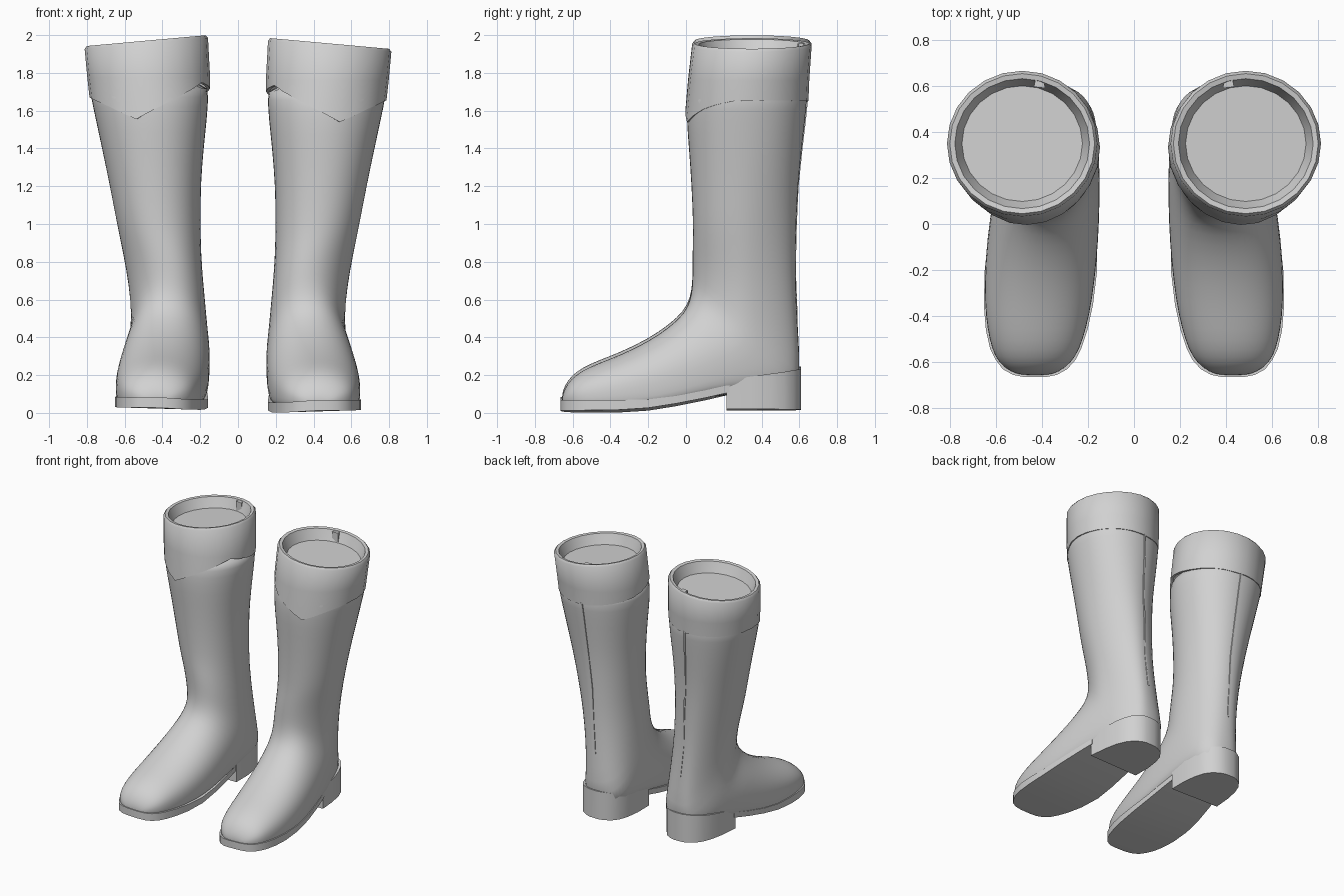
import bpy, bmesh, math

if "Cube" in bpy.data.objects:
    bpy.data.objects.remove(bpy.data.objects["Cube"])

N = 24
leather = bpy.data.materials.new("grey leather")
leather.diffuse_color = (0.64, 0.64, 0.64, 1)
leather.use_nodes = True
leather.node_tree.nodes["Principled BSDF"].inputs["Base Color"].default_value = leather.diffuse_color


def lerp(keys, t):
    """Piecewise linear lookup in a list of (t, value)."""
    if t <= keys[0][0]:
        return keys[0][1]
    for (a, va), (b, vb) in zip(keys, keys[1:]):
        if t <= b:
            return va + (vb - va) * (t - a) / (b - a)
    return keys[-1][1]


def loft(name, rings, side, angle=40, caps=(True, True), smooth_level=0):
    """Skin a list of closed rings; side=-1 mirrors to the other boot."""
    bm = bmesh.new()
    lift = 0.015 if side < 0 else 0
    vs = [[bm.verts.new((side * x, y, z + lift)) for x, y, z in r] for r in rings]
    n = len(rings[0])
    for a, b in zip(vs, vs[1:]):
        for i in range(n):
            j = (i + 1) % n
            bm.faces.new((a[i], a[j], b[j], b[i]))
    if caps[0]:
        bm.faces.new(vs[0])
    if caps[1]:
        bm.faces.new(vs[-1])
    bmesh.ops.recalc_face_normals(bm, faces=bm.faces[:])
    me = bpy.data.meshes.new(name)
    bm.to_mesh(me)
    bm.free()
    me.materials.append(leather)
    ob = bpy.data.objects.new(name, me)
    bpy.context.collection.objects.link(ob)
    bpy.ops.object.select_all(action='DESELECT')
    ob.select_set(True)
    bpy.context.view_layer.objects.active = ob
    bpy.ops.object.shade_smooth_by_angle(angle=math.radians(angle))
    if smooth_level:
        m = ob.modifiers.new("smooth", 'SUBSURF')
        m.levels = m.render_levels = smooth_level
    return ob


def oval(yt, zt, yb, zb, x0, x1, f=0.5, nt=2.1, nb=2.1, pinch=0.0):
    """Ring from a front/top to a back/bottom point; pinch narrows the outer back."""
    cy, cz, cx, hw = yb + f * (yt - yb), zb + f * (zt - zb), (x0 + x1) / 2, (x1 - x0) / 2
    out = []
    for i in range(N):
        t = 2 * math.pi * i / N
        c, s = math.cos(t), math.sin(t)
        n = nt if c > 0 else nb
        a, b = abs(c) ** (2 / n), math.copysign(abs(s) ** (2 / n), s)
        ey, ez = (yt, zt) if c > 0 else (yb, zb)
        x = cx + b * hw
        if s > 0 and c < 0:
            x -= pinch * a * b * abs(yb - cy)
        out.append((x, cy + a * (ey - cy), cz + a * (ez - cz)))
    return out


# foot sections turning at the ankle
FOOT = [
    (-.655, .085, -.658, .05, .375, .485, .4, 2, 3),
    (-.645, .125, -.64, .04, .325, .535, .38, 2, 4),
    (-.61, .18, -.60, .035, .272, .588, .36, 2, 5),
    (-.55, .226, -.54, .032, .235, .618, .34, 2.05, 6),
    (-.46, .266, -.45, .03, .207, .638, .33, 2.1, 6),
    (-.35, .307, -.34, .03, .182, .65, .33, 2.1, 6),
    (-.2, .38, -.14, .035, .160, .648, .35, 2.1, 6),
    (-.09, .455, .06, .07, .150, .630, .38, 2.1, 5, .1),
    (-.01, .53, .27, .105, .147, .608, .42, 2.1, 4.5, .2),
    (.020, .60, .46, .11, .15, .586, .45, 2.1, 4, .25),
    (.030, .67, .605, .12, .157, .572, .48, 2.1, 3.2, .3),
    (.032, .74, .604, .28, .168, .570, .5, 2.1, 2.6, .3),
    (.032, .82, .590, .5, .181, .582, .5, 2.1, 2.3, .25),
    (.034, .91, .580, .75, .194, .612, .5, 2.1, 2.1, .2),
]
# shaft: height, front y, back y, inner x, outer x
SHAFT = [(1.0, .035, .586, .197, .647), (1.2, .027, .595, .195, .684), (1.4, .013, .616, .178, .726),
         (1.55, .0, .634, .161, .758), (1.66, .004, .645, .154, .782), (1.75, .016, .648, .153, .793)]


def cuff_point(i, z, inset=0):
    t = 2 * math.pi * i / N
    x0 = lerp([(1.54, .157), (1.66, .149), (1.75, .147), (1.97, .16)], z) + inset
    x1 = lerp([(1.54, .764), (1.66, .787), (1.75, .797), (1.95, .812)], z) - inset
    y0 = lerp([(1.54, -.006), (1.66, 0), (1.75, .011), (1.97, .035)], z) + inset
    y1 = lerp([(1.54, .638), (1.66, .649), (1.75, .652), (1.95, .665)], z) - inset
    return ((x0 + x1) / 2 + (x1 - x0) / 2 * math.sin(t), (y0 + y1) / 2 - (y1 - y0) / 2 * math.cos(t), z)


def tilted(i, drop, inset):
    """Cuff ring point parallel to the slanted rim."""
    x, y, z = cuff_point(i, 1.95, inset)
    return (x, y, 1.985 - (x - .16) * .09 - drop)


def slab(stations, tilt):
    """Rectangular sections along y: (y, x0, x1, bottom, top)."""
    return [[(x, y, z + tilt * (x - .16)) for x, z in ((x0, zb), (x1, zb), (x1, zt), (x0, zt))]
            for y, x0, x1, zb, zt in stations]


HEM = [(-180, 1.65), (-125, 1.68), (-75, 1.735), (-40, 1.65), (0, 1.54), (35, 1.62), (65, 1.655), (180, 1.65)]
# sole: y, inner x, outer x, bottom, thickness
SOLE = [(-.665, .385, .475, .004, .055), (-.655, .335, .525, .002, .055), (-.63, .29, .57, 0, .055),
        (-.59, .254, .6, 0, .055), (-.54, .229, .625, 0, .055), (-.46, .202, .643, 0, .055),
        (-.35, .178, .652, .002, .052), (-.2, .16, .648, .012, .045), (-.05, .16, .632, .036, .04),
        (.1, .165, .605, .066, .04), (.23, .175, .575, .096, .04)]
HEEL = [(.215, .165, .572, .165), (.35, .165, .56, .185), (.45, .178, .54, .2), (.52, .2, .512, .21),
        (.57, .238, .475, .22), (.597, .285, .43, .225), (.608, .325, .395, .225)]

for side, label in ((1, "right"), (-1, "left")):
    # foot and shaft in one skin
    rings = [oval(*r) for r in FOOT]
    rings += [oval(yf, z, yb, z, x0, x1, pinch=max(0, .15 - (z - 1) * .3)) for z, yf, yb, x0, x1 in SHAFT]
    loft(label + "_boot_upper", rings, side, 60, smooth_level=1)

    # cuff with pointed front hem, rolled rim and recessed floor
    hem = [lerp(HEM, (360 * i / N - 15 + 180) % 360 - 180) for i in range(N)]
    cuff = [[cuff_point(i, hem[i], .02) for i in range(N)],
            [cuff_point(i, hem[i]) for i in range(N)],
            [cuff_point(i, max(1.76, hem[i] + .02)) for i in range(N)]]
    cuff += [[tilted(i, dr, ins) for i in range(N)]
             for dr, ins in ((.015, 0), (0, .012), (.004, .034), (.025, .042), (.08, .065))]
    loft(label + "_cuff", cuff, side, 45, caps=(False, True))

    # seam tab inside the back of the cuff
    tab = [[(x, y, z) for x, y in ((.385, .59), (.435, .595), (.425, .64), (.395, .64))] for z in (1.86, 1.955)]
    loft(label + "_cuff_tab", tab, side, 30)

    # fine back seam
    back = [(r[3], r[2], (r[4] + r[5]) / 2 - .02) for r in FOOT[-2:]]
    back += [(z, yb, (x0 + x1) / 2 - .03) for z, yf, yb, x0, x1 in SHAFT[:-1]]
    strip = [[(cx + dx, yb + dy, z) for dx, dy in ((-.006, -.015), (.006, -.015), (.006, .001), (-.006, .001))]
             for z, yb, cx in back]
    loft(label + "_back_seam", strip, side, 30)

    # sole and heel
    loft(label + "_sole", slab([(y, a, b, z, z + h) for y, a, b, z, h in SOLE], .03), side, 35)
    loft(label + "_heel", slab([(y, a, b, .012, z) for y, a, b, z in HEEL], .02), side, 35)
